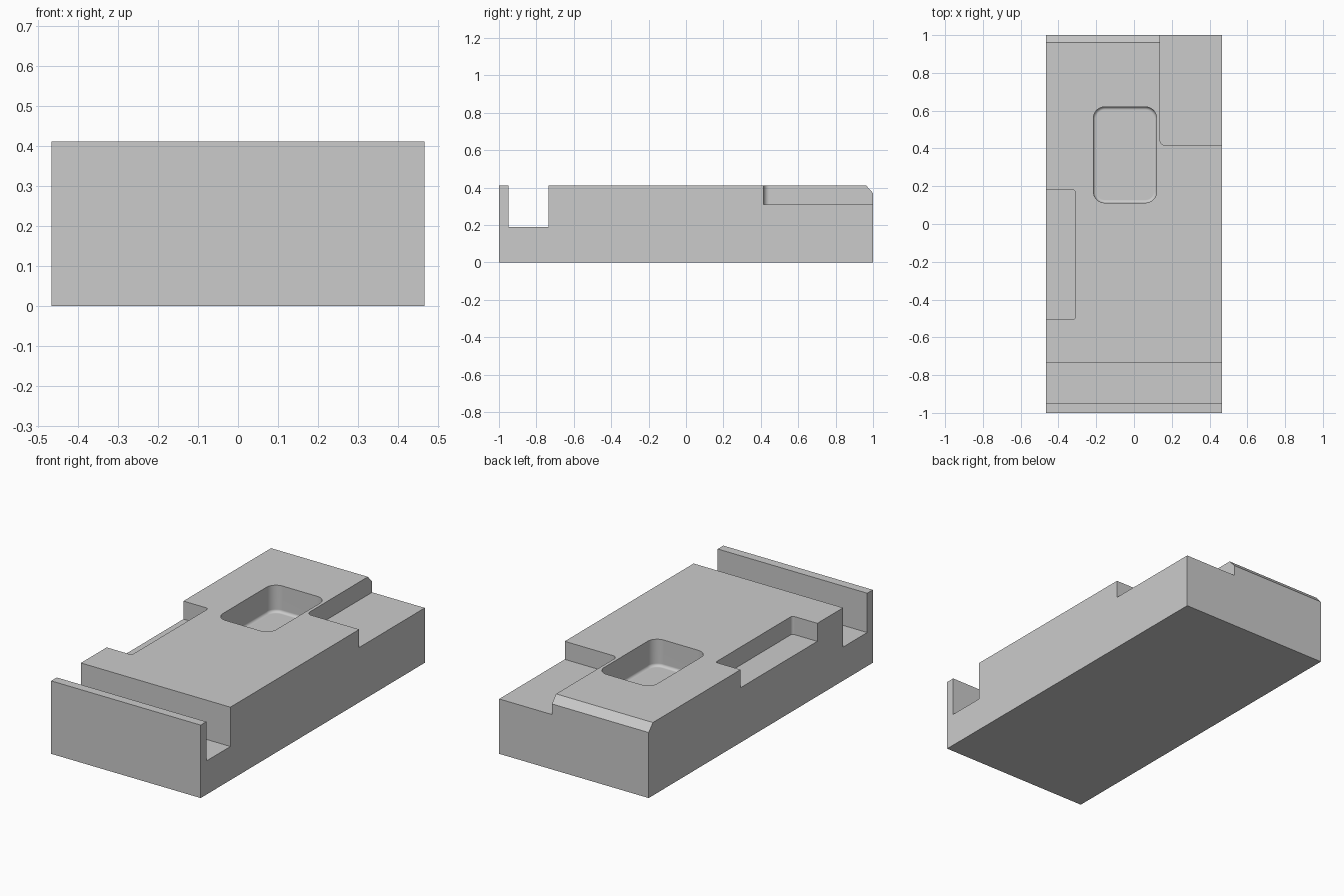
import bpy
import bmesh
import math
from mathutils import Vector

cube = bpy.data.objects.get("Cube")
if cube:
    bpy.data.objects.remove(cube, do_unlink=True)

HALF_WIDTH, TOP, CLEAR = 0.467, 0.412, 0.1

grey = bpy.data.materials.new("plain grey")
grey.use_nodes = True
grey.diffuse_color = (0.6, 0.6, 0.6, 1)
grey.node_tree.nodes["Principled BSDF"].inputs["Base Color"].default_value = grey.diffuse_color


def finish(name, bm):
    """Turn a bmesh into a grey object in the scene."""
    bmesh.ops.recalc_face_normals(bm, faces=bm.faces)
    mesh = bpy.data.meshes.new(name)
    bm.to_mesh(mesh)
    bm.free()
    mesh.materials.append(grey)
    obj = bpy.data.objects.new(name, mesh)
    bpy.context.collection.objects.link(obj)
    return obj


def extrude_profile(name, points):
    """Extrude a closed (y, z) outline across the full width."""
    bm = bmesh.new()
    face = bm.faces.new([bm.verts.new((-HALF_WIDTH, y, z)) for y, z in points])
    side = bmesh.ops.extrude_face_region(bm, geom=[face])["geom"]
    moved = [v for v in side if isinstance(v, bmesh.types.BMVert)]
    bmesh.ops.translate(bm, verts=moved, vec=(2 * HALF_WIDTH, 0, 0))
    return finish(name, bm)


def rounded_cutter(name, x, y, floor, corner, floor_fillet=0):
    """Box from the floor to above the block, with rounded upright corners."""
    low = Vector((x[0], y[0], floor))
    size = Vector((x[1], y[1], TOP + CLEAR)) - low
    bm = bmesh.new()
    bmesh.ops.create_cube(bm, size=1)
    for v in bm.verts:
        v.co = low + Vector((c + 0.5) * s for c, s in zip(v.co, size))
    upright = [e for e in bm.edges if abs(e.verts[0].co.z - e.verts[1].co.z) > 0.01]
    bmesh.ops.bevel(bm, geom=upright, offset=corner, segments=10,
                    profile=0.5, affect='EDGES')
    if floor_fillet:
        rim = [e for e in bm.edges if all(v.co.z < floor + 0.001 for v in e.verts)]
        bmesh.ops.bevel(bm, geom=rim, offset=floor_fillet, segments=5,
                        profile=0.5, affect='EDGES')
    cutter = finish(name, bm)
    cutter.hide_render = True
    return cutter


# Block with a cross slot near the front and a chamfer at the back
block = extrude_profile("slotted_block", [
    (-1, 0), (1, 0), (1, 0.37), (0.962, TOP),
    (-0.735, TOP), (-0.735, 0.19), (-0.95, 0.19), (-0.95, TOP), (-1, TOP)])

# Recesses cut into the top
outside = HALF_WIDTH + CLEAR
cutters = [
    rounded_cutter("back_corner_step", (0.138, outside), (0.415, 1 + CLEAR), 0.31, 0.03),
    rounded_cutter("side_notch", (-outside, -0.31), (-0.505, 0.18), 0.31, 0.014),
    rounded_cutter("pocket", (-0.215, 0.12), (0.112, 0.62), 0.26, 0.06, 0.016),
]

bpy.ops.object.select_all(action='DESELECT')
bpy.context.view_layer.objects.active = block
block.select_set(True)
for cutter in cutters:
    cut = block.modifiers.new(cutter.name, 'BOOLEAN')
    cut.operation = 'DIFFERENCE'
    cut.solver = 'EXACT'
    cut.object = cutter
    bpy.ops.object.modifier_apply(modifier=cut.name)
    bpy.data.objects.remove(cutter, do_unlink=True)

# Smooth fillets, crisp edges and flat planes
bpy.ops.object.shade_smooth_by_angle(angle=math.radians(30))
weighted = block.modifiers.new("flat_planes", 'WEIGHTED_NORMAL')
weighted.keep_sharp = True
